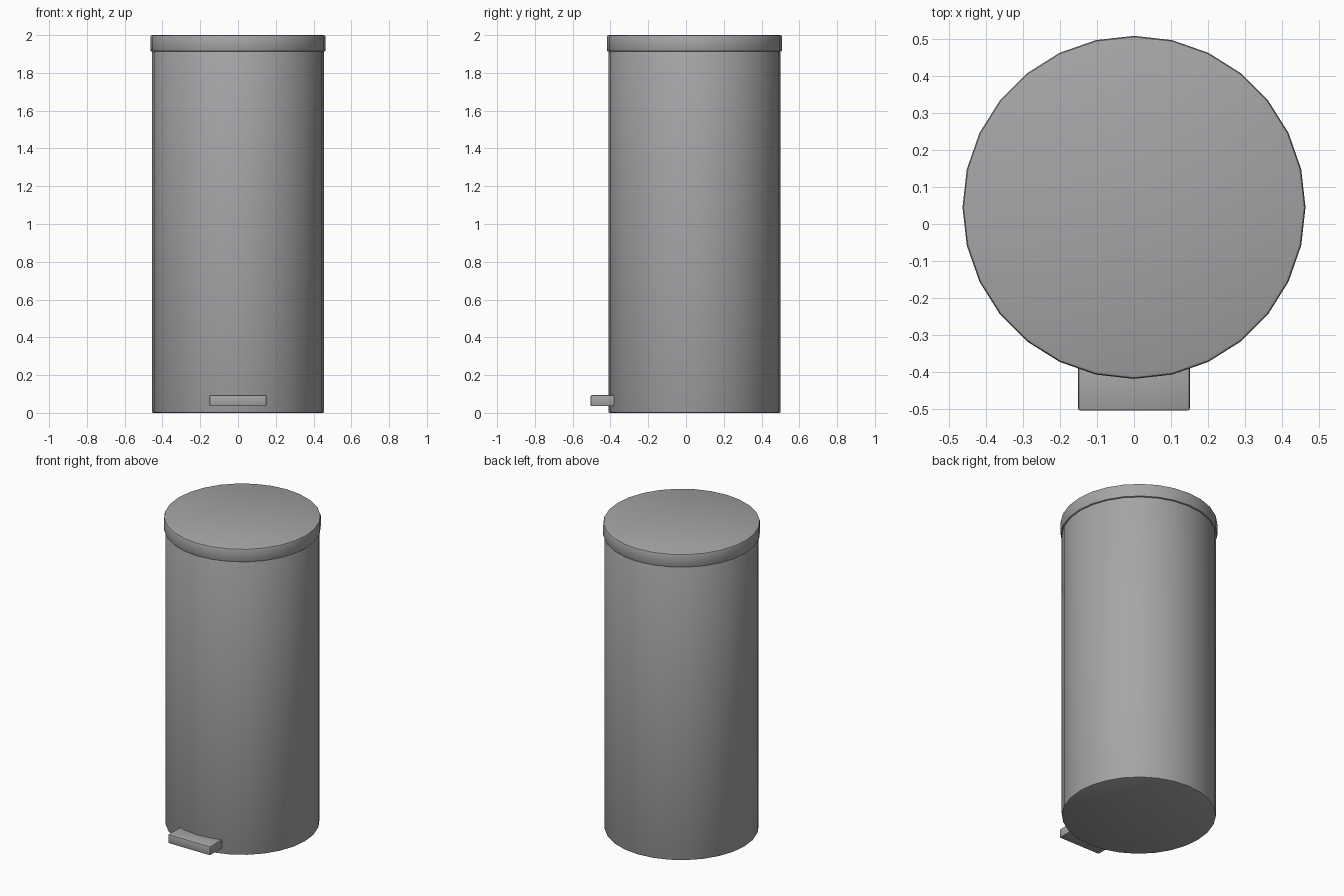
import bpy
import math

cube = bpy.data.objects.get("Cube")
if cube:
    bpy.data.objects.remove(cube, do_unlink=True)

CENTRE_Y = 0.045
SIDES = 28

steel = bpy.data.materials.new("brushed_grey")
steel.use_nodes = True
grey = (0.38, 0.38, 0.39, 1.0)
steel.diffuse_color = grey
steel.node_tree.nodes["Principled BSDF"].inputs["Base Color"].default_value = grey


def finish(obj, name, bevel, segments):
    """Name, colour, round the rims and smooth the walls."""
    obj.name = name
    obj.data.materials.append(steel)
    bpy.ops.object.transform_apply(location=False, rotation=True, scale=True)
    mod = obj.modifiers.new("soft_edges", "BEVEL")
    mod.width = bevel
    mod.segments = segments
    mod.limit_method = "ANGLE"
    mod.angle_limit = math.radians(40)
    bpy.ops.object.modifier_apply(modifier=mod.name)
    bpy.ops.object.shade_smooth_by_angle(angle=math.radians(35))


def drum(name, radius, bottom, top, bevel):
    bpy.ops.mesh.primitive_cylinder_add(
        vertices=SIDES, radius=radius, depth=top - bottom,
        location=(0, CENTRE_Y, (bottom + top) / 2),
        rotation=(0, 0, 0))
    finish(bpy.context.object, name, bevel, 2)


# Bin body and overhanging lid
drum("bin_body", 0.456, 0.0, 1.915, 0.008)
drum("lid", 0.464, 1.912, 2.0, 0.01)

# Foot pedal, its back tucked into the body
bpy.ops.mesh.primitive_cube_add(size=1, location=(0, -0.4375, 0.065))
pedal = bpy.context.object
pedal.scale = (0.302, 0.135, 0.058)
finish(pedal, "foot_pedal", 0.006, 2)
